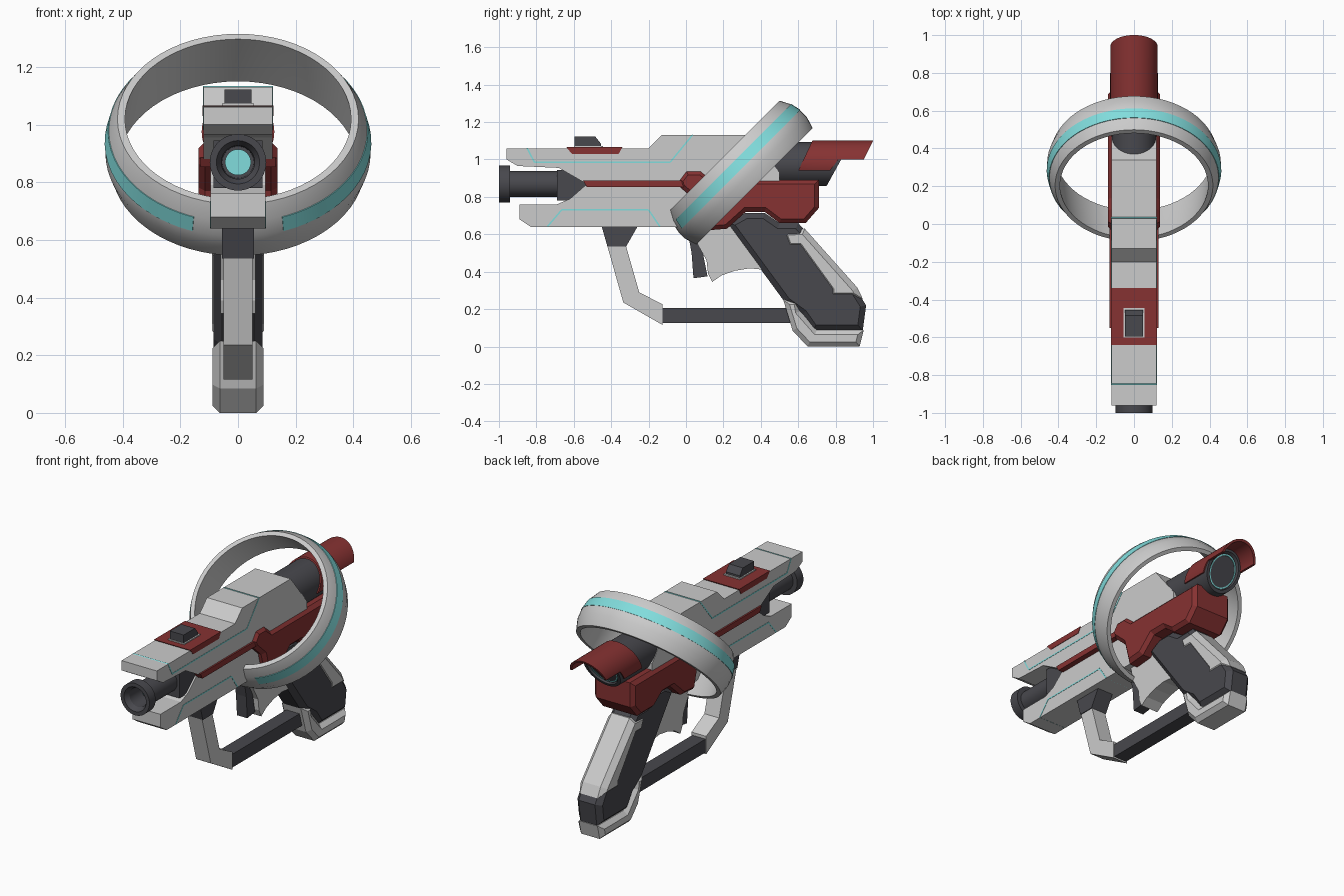
import bpy, bmesh, math
from mathutils import Vector

if "Cube" in bpy.data.objects:
    bpy.data.objects.remove(bpy.data.objects["Cube"])


def material(name, rgb):
    m = bpy.data.materials.new(name)
    m.diffuse_color = (*rgb, 1)
    m.use_nodes = True
    m.node_tree.nodes["Principled BSDF"].inputs["Base Color"].default_value = m.diffuse_color
    return m


DARK = material("dark", (0.065, 0.065, 0.075))
RED = material("red", (0.24, 0.032, 0.032))
CYAN = material("cyan", (0.22, 0.72, 0.72))


def finish(name, bm, mat):
    bmesh.ops.remove_doubles(bm, verts=bm.verts, dist=1e-5)
    bmesh.ops.recalc_face_normals(bm, faces=bm.faces)
    me = bpy.data.meshes.new(name)
    bm.to_mesh(me)
    bm.free()
    ob = bpy.data.objects.new(name, me)
    bpy.context.collection.objects.link(ob)
    if mat:
        me.materials.append(mat)
    return ob


def prism(name, pts, w, mat=None, bevel=0):
    """Side profile (y, z) extruded to x = -w..w, optional chamfered rims."""
    bm = bmesh.new()
    lo = [bm.verts.new((-w, y, z)) for y, z in pts]
    hi = [bm.verts.new((w, y, z)) for y, z in pts]
    caps = [bm.faces.new(lo), bm.faces.new(hi)]
    n = len(pts)
    for i in range(n):
        j = (i + 1) % n
        bm.faces.new((lo[i], lo[j], hi[j], hi[i]))
    bmesh.ops.recalc_face_normals(bm, faces=bm.faces)
    if bevel:
        rim = [e for f in caps for e in f.edges]
        bmesh.ops.bevel(bm, geom=rim, offset=bevel, segments=1, affect='EDGES')
    return finish(name, bm, mat)


def lathe(name, prof, mat=None, z=0, y=0, tilt=0, n=48, closed=False,
          arc=None, shear_from=None):
    """Profile (along y, radius) turned about the y axis."""
    bm = bmesh.new()
    a0, a1 = arc or (0, 2 * math.pi)
    steps = n + 1
    rows = []
    for k in range(steps):
        t = a0 + (a1 - a0) * k / n
        row = []
        for p, r in prof:
            dy = 0.55 * r * math.cos(t) if shear_from is not None and p > shear_from else 0
            row.append(bm.verts.new((r * math.sin(t), p + dy, r * math.cos(t))))
        rows.append(row)
    m = len(prof)
    for k in range(n):
        for i in range(m if closed else m - 1):
            j = (i + 1) % m
            bm.faces.new((rows[k][i], rows[k][j], rows[k + 1][j], rows[k + 1][i]))
    if arc and closed:
        bm.faces.new(rows[0])
        bm.faces.new(rows[-1])
    bmesh.ops.dissolve_degenerate(bm, dist=1e-6, edges=bm.edges)
    ob = finish(name, bm, mat)
    ob.location = (0, y, z)
    ob.rotation_euler.x = tilt
    smooth(ob)
    return ob


def smooth(ob):
    bpy.ops.object.select_all(action='DESELECT')
    ob.select_set(True)
    bpy.context.view_layer.objects.active = ob
    bpy.ops.object.shade_smooth_by_angle(angle=math.radians(25))


def glow_line(name, path, w, t=0.004):
    """Thin inlaid line running over the body along a side path."""
    for i, (a, b) in enumerate(zip(path, path[1:])):
        a, b = Vector(a), Vector(b)
        d = (b - a).normalized() * t
        s = Vector((-d.y, d.x))
        prism(f"{name}_{i}", [a - s, b - s, b + s, a + s], w + 0.0015, CYAN)


# Upper and lower receiver
prism("upper_body", [(-.96, 1.06), (-.2, 1.06), (-.13, 1.13), (.34, 1.13), (.5, .93),
                     (.5, .88), (-.55, .88), (-.68, .955), (-.9, .965), (-.96, 1.0)], .12)
prism("lower_body", [(-.89, .76), (-.69, .76), (-.62, .79), (-.54, .86), (.2, .86),
                     (.2, .64), (-.83, .64), (-.89, .68)], .095)
prism("body_core", [(-.69, .945), (-.62, .945), (-.5, .9), (-.5, .85), (-.62, .78), (-.69, .78)],
      .085, DARK)
prism("side_stripe", [(-.55, .887), (.05, .887), (.05, .852), (-.53, .852)], .13, RED)

# Red rear body
prism("red_body", [(-.04, .887), (0, .94), (.08, .94), (.14, .89), (.71, .89), (.71, .74),
                   (.64, .66), (.5, .66), (.42, .72), (.32, .72), (.22, .63), (.1, .62),
                   (.06, .77), (-.03, .852)], .137, RED, .022)

# Top plate and sight
prism("top_plate", [(-.64, 1.066), (-.34, 1.066), (-.36, 1.03), (-.61, 1.03)], .118 + .005, RED)
prism("sight_base", [(-.6, 1.06), (-.6, 1.073), (-.445, 1.073), (-.445, 1.06)], .055)
prism("sight", [(-.595, 1.06), (-.595, 1.122), (-.485, 1.122), (-.455, 1.085), (-.455, 1.06)],
      .047, DARK)

# Front barrel with glowing bore
lathe("muzzle", [(-.5, 0), (-.5, .07), (-.94, .07), (-.94, .098), (-1, .098), (-1, .075),
                 (-.97, .058), (-.86, .055), (-.86, 0)], DARK, z=.869)
lathe("muzzle_glow", [(-.87, 0), (-.87, .045), (-.86, .045), (-.86, 0)], CYAN, z=.869)

# Rear cylinder with slanted end and glowing rim
lathe("rear_cylinder", [(.28, 0), (.28, .118), (.816, .118), (.816, .1), (.8, .094), (.8, 0)],
      DARK, z=.975, shear_from=.5)
lathe("rear_glow", [(.798, .083), (.803, .083), (.803, .09), (.798, .09)], CYAN,
      z=.975, closed=True, shear_from=.5)

# Rear hood: shell trimmed to its side profile
hood = lathe("rear_hood", [(.5, .112), (1.05, .112), (1.05, .126), (.5, .126)], RED,
             z=.975, closed=True)
trim = prism("hood_trim", [(.6, .94), (.685, 1.12), (1.01, 1.12), (.95, 1.0), (.815, 1.0),
                           (.77, .94)], .2)
trim.hide_render = True
mod = hood.modifiers.new("trim", 'BOOLEAN')
mod.operation, mod.object, mod.solver = 'INTERSECT', trim, 'EXACT'
bpy.context.view_layer.objects.active = hood
bpy.ops.object.modifier_apply(modifier="trim")
bpy.data.objects.remove(trim)

# Tilted ring and its light band
RING = dict(y=.285, z=.9375, tilt=-math.pi / 4, closed=True)
lathe("ring", [(-.115, .392), (-.115, .418), (-.06, .447), (0, .46), (.05, .46), (.115, .44),
               (.115, .415), (0, .405)], n=64, **RING)
gap = math.radians(160)
lathe("ring_light", [(-.057, .44), (-.057, .4505), (0, .4625), (0, .45)], CYAN, n=56,
      arc=(-gap, gap), **RING)

# Hand guard
prism("guard_bracket", [(-.45, .64), (-.26, .64), (-.32, .535), (-.42, .535)], .055, DARK)
prism("guard_strut", [(-.42, .535), (-.32, .535), (-.25, .29), (-.125, .225), (-.125, .115),
                      (-.335, .235)], .05)
prism("guard_bar", [(-.125, .207), (.58, .207), (.58, .125), (-.125, .125)], .045, DARK)

# Trigger and trigger housing
prism("trigger", [(0, .66), (.1, .66), (.09, .5), (.115, .375), (.04, .365), (.03, .5)],
      .035, DARK)
prism("trigger_housing", [(.04, .66), (.06, .55), (.11, .46), (.118, .39), (.14, .345),
                          (.19, .38), (.26, .405), (.34, .418), (.42, .41), (.45, .66)], .06)

# Grip: dark core with light panels
prism("grip", [(.22, .66), (.32, .715), (.42, .715), (.5, .66), (.6, .66), (.9, .32), (.963, .22),
               (.945, .085), (.68, .085), (.62, .17), (.53, .235), (.24, .63)], .085, DARK, .03)
prism("grip_back_panel", [(.51, .6), (.535, .625), (.635, .63), (.916, .315), (.945, .255), (.76, .255),
                          (.76, .3), (.6, .52), (.54, .52)], .09, None, .03)
prism("grip_base", [(.52, .25), (.6, .25), (.61, .19), (.7, .088), (.95, .088), (.928, 0),
                    (.65, 0), (.57, .085)], .088, None, .025)

# Inlaid glow lines
glow_line("upper_line", [(-.85, 1.061), (-.81, .985), (-.085, .985), (.035, 1.131)], .12)
glow_line("lower_line", [(-.74, .642), (-.665, .73), (-.2, .73), (-.14, .642)], .095)
